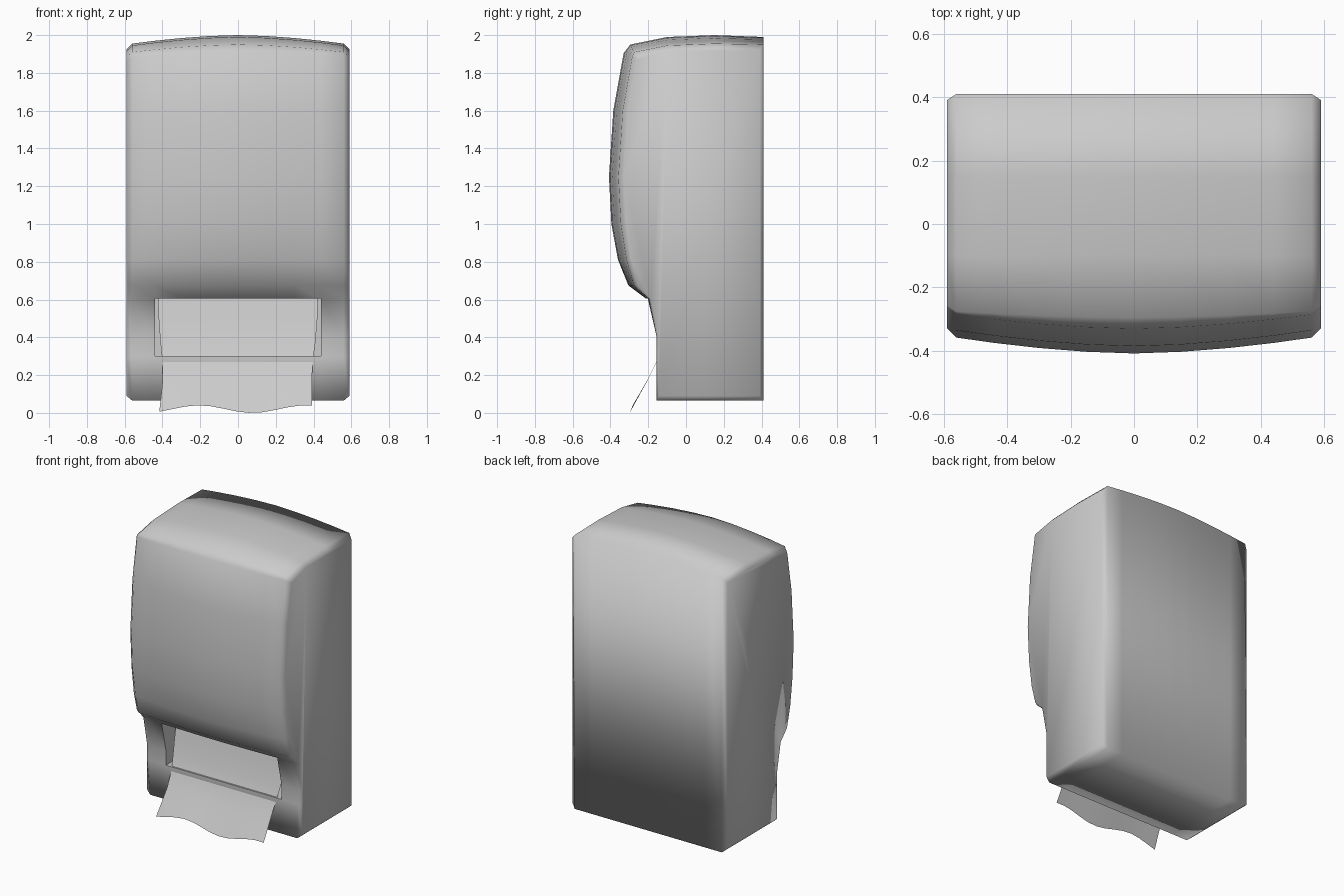
import bpy, bmesh
from math import sin

if "Cube" in bpy.data.objects:
    bpy.data.objects.remove(bpy.data.objects["Cube"], do_unlink=True)


def material(name, value):
    mat = bpy.data.materials.new(name)
    mat.use_nodes = True
    col = (value, value, value, 1)
    mat.diffuse_color = col
    mat.node_tree.nodes["Principled BSDF"].inputs["Base Color"].default_value = col
    return mat


def finish(name, bm, mat):
    mesh = bpy.data.meshes.new(name)
    for f in bm.faces:
        f.smooth = True
    bm.to_mesh(mesh)
    bm.free()
    mesh.materials.append(mat)
    obj = bpy.data.objects.new(name, mesh)
    bpy.context.collection.objects.link(obj)
    return obj


grey = material("light grey", 0.6)

# Dispenser body: side profile as y, z, side sag (y, z), end chamfer (y, z)
profile = [
    (.41, .065, 0, 0, -.02, .025),
    (.41, 1.99, 0, -.04, -.02, -.03),
    (.15, 2.0, 0, -.045, 0, -.03),
    (-.1, 1.99, 0, -.045, 0, -.03),
    (-.295, 1.95, .02, -.04, .02, -.025),
    (-.33, 1.905, .045, -.02, .025, -.015),
    (-.385, 1.6, .05, 0, .03, 0),
    (-.408, 1.25, .05, 0, .03, 0),
    (-.395, 1.0, .05, 0, .03, 0),
    (-.36, .81, .045, 0, .025, 0),
    (-.305, .675, .03, 0, .02, 0),
    (-.212, .605, .015, 0, .01, 0),
    (-.155, .4, 0, 0, .01, 0),
    (-.155, .3, 0, 0, .01, 0),
    (-.155, .065, 0, 0, .01, .025),
]
half = [.15, .3, .44, .56, .59]
stations = [-x for x in reversed(half)] + [0] + half
bm = bmesh.new()
rings = []
for x in stations:
    sag = min(abs(x) / .56, 1) ** 1.7
    end = abs(x) > .57
    rings.append([bm.verts.new((x, y + sy * sag + cy * end, z + sz * sag + cz * end))
                  for y, z, sy, sz, cy, cz in profile])
n = len(profile)
slot = []
for a, b, xa, xb in zip(rings, rings[1:], stations, stations[1:]):
    for i in range(n):
        j = (i + 1) % n
        f = bm.faces.new((a[i], a[j], b[j], b[i]))
        if i in (n - 4, n - 3) and abs(xa + xb) < .8:
            slot.append(f)
bm.faces.new(rings[0])
bm.faces.new(rings[-1])
bmesh.ops.recalc_face_normals(bm, faces=bm.faces[:])

# Paper slot: push the lower front panel back into the body
walls = bmesh.ops.inset_region(bm, faces=slot, thickness=0, depth=0)["faces"]
for v in {v for f in slot for v in f.verts}:
    v.co.y = .02
for f in walls:
    for e in f.edges:
        e.smooth = False
finish("dispenser_body", bm, grey)

# Paper sheet: curved strip hanging out of the slot with a wavy torn edge
path = [(-.06, .62, .425), (-.085, .5, .42), (-.12, .37, .41),
        (-.155, .27, .398), (-.2, .18, .395), (-.245, .1, .4), (-.29, .02, .405)]
cols = 12
bm = bmesh.new()
rows = []
for k, (y, z, w) in enumerate(path):
    t = (k / (len(path) - 1)) ** 3
    row = []
    for c in range(cols + 1):
        u = 2 * c / cols - 1
        wave = t * .02 * sin(-4.5 * u - .6)
        row.append(bm.verts.new((u * w - .012 * t, y + wave * .4, z + wave)))
    rows.append(row)
for a, b in zip(rows, rows[1:]):
    for c in range(cols):
        bm.faces.new((a[c], b[c], b[c + 1], a[c + 1]))
finish("paper_sheet", bm, grey)
